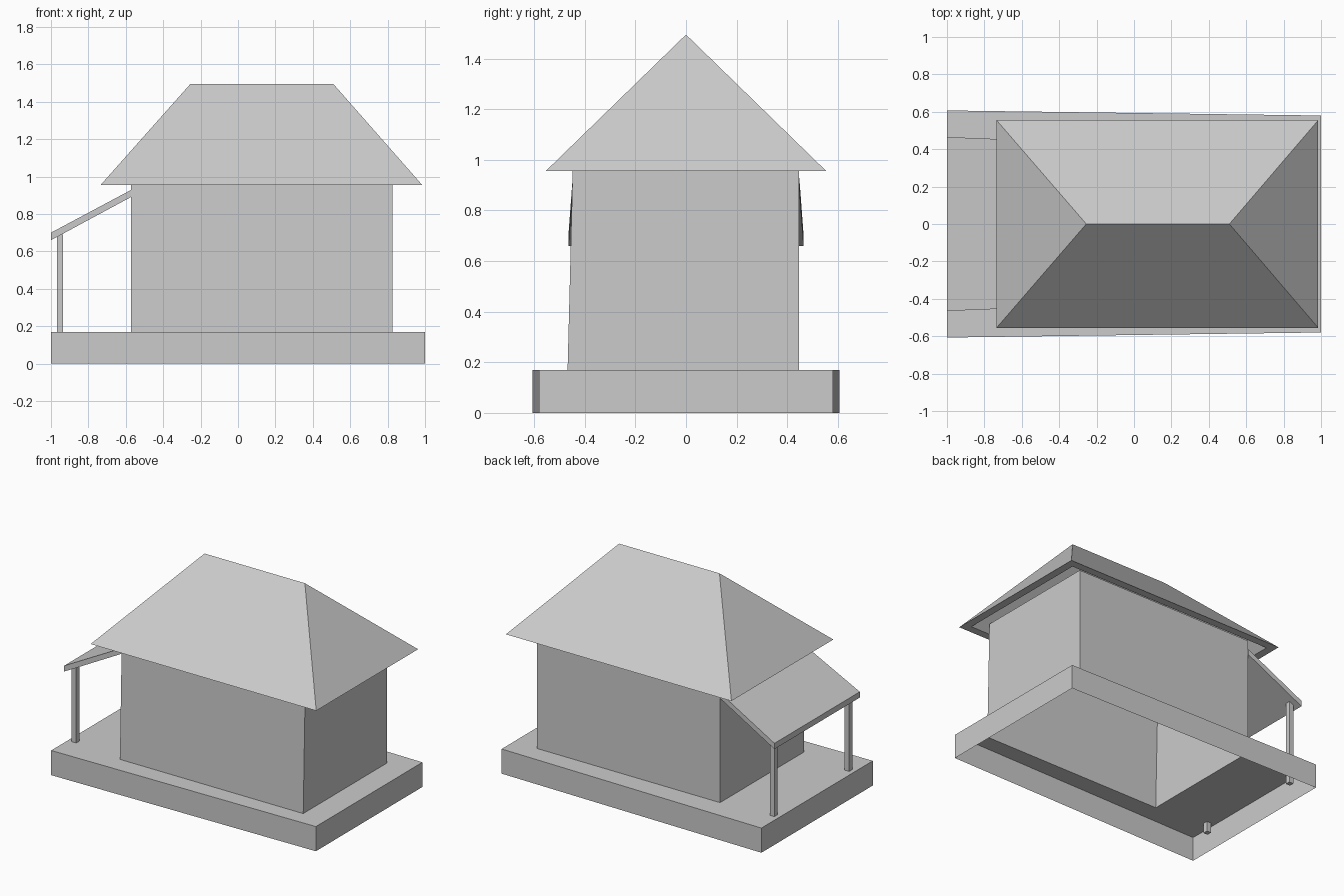
import bpy, bmesh

if "Cube" in bpy.data.objects:
    bpy.data.objects.remove(bpy.data.objects["Cube"])


def rect(x0, x1, y0, y1, z):
    return [(x0, y0, z), (x1, y0, z), (x1, y1, z), (x0, y1, z)]


def loft(name, rings, cap_start=False, cap_end=False):
    """Join successive four-point rings with quads, optionally capped."""
    bm = bmesh.new()
    vs = [[bm.verts.new(p) for p in r] for r in rings]
    for a, b in zip(vs, vs[1:]):
        for i in range(4):
            j = (i + 1) % 4
            bm.faces.new((a[i], a[j], b[j], b[i]))
    if cap_start:
        bm.faces.new(vs[0][::-1])
    if cap_end:
        bm.faces.new(vs[-1])
    if cap_start and cap_end:
        bmesh.ops.recalc_face_normals(bm, faces=bm.faces)
    me = bpy.data.meshes.new(name)
    bm.to_mesh(me)
    bm.free()
    ob = bpy.data.objects.new(name, me)
    bpy.context.collection.objects.link(ob)
    return ob


DECK = 0.17
LX, RX = -0.573, 0.825


def plinth(z):
    return [(-1, -0.607, z), (1, -0.58, z), (1, 0.58, z), (-1, 0.607, z)]


# Hollow platform, with an opening in the deck under the house
loft("platform", [plinth(0), plinth(DECK), rect(LX, RX, -0.468, 0.447, DECK)])

# House walls, the front one leaning in slightly
loft("house_walls", [rect(LX, RX, -0.468, 0.447, DECK),
                     rect(LX, RX, -0.447, 0.447, 0.99)])

# Hip roof shell: inner slopes, narrow soffit, outer slopes
T = 0.055
EAVE, RIDGE = 0.955, 1.495
RX0, RX1, RY = -0.735, 0.985, 0.555
roof = loft("hip_roof", [
    rect(-0.255, 0.51, 0, 0, RIDGE - T),
    rect(RX0 + T, RX1 - T, -RY + T, RY - T, EAVE),
    rect(RX0, RX1, -RY, RY, EAVE),
    rect(-0.255, 0.51, 0, 0, RIDGE)])
bm = bmesh.new()
bm.from_mesh(roof.data)
bmesh.ops.remove_doubles(bm, verts=bm.verts, dist=0.0001)
bm.to_mesh(roof.data)
bm.free()

# Sloping porch roof, widening towards its outer edge
def porch_end(x, y, z0, z1):
    return [(x, -y, z0), (x, y, z0), (x, y, z1), (x, -y, z1)]


loft("porch_roof", [porch_end(-1, 0.465, 0.66, 0.70),
                    porch_end(LX, 0.448, 0.89, 0.928)], True, True)

# Porch posts, running a little way below the deck
for side, y in (("front", -0.41), ("back", 0.405)):
    w = 0.017
    loft(side + "_porch_post",
         [rect(-0.952 - w, -0.952 + w, y - w, y + w, z) for z in (0.10, 0.69)],
         True, True)
